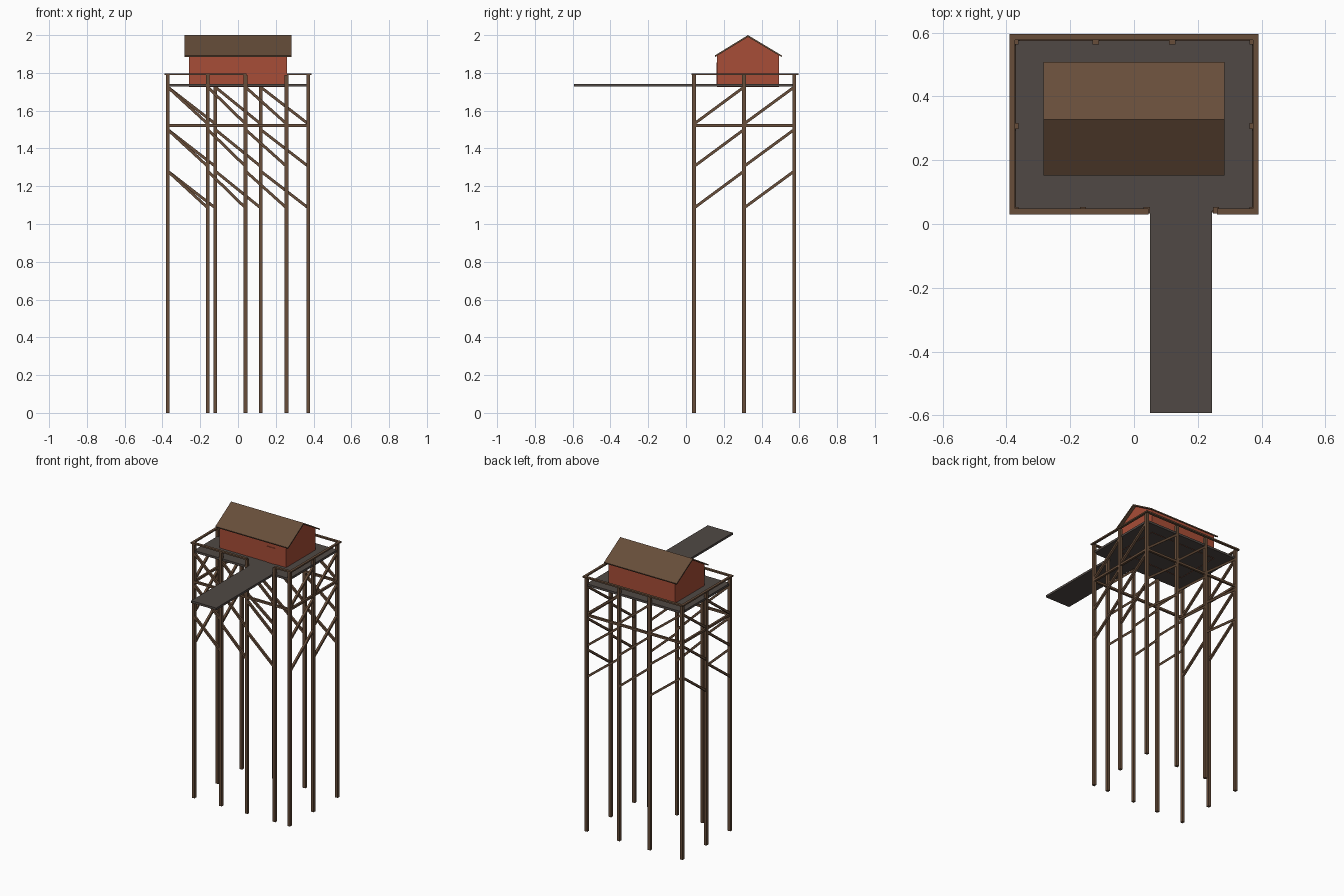
import bpy, bmesh
from mathutils import Vector, Matrix

if "Cube" in bpy.data.objects:
    bpy.data.objects.remove(bpy.data.objects["Cube"])


def material(name, rgb):
    m = bpy.data.materials.new(name)
    m.diffuse_color = (*rgb, 1)
    m.use_nodes = True
    m.node_tree.nodes["Principled BSDF"].inputs["Base Color"].default_value = m.diffuse_color
    return m


WOOD = material("brown timber", (0.135, 0.075, 0.042))
ROOF = material("roof brown", (0.135, 0.075, 0.042))
DECK = material("grey planks", (0.080, 0.066, 0.058))
RED = material("barn red", (0.39, 0.075, 0.038))


def mesh(name, verts, faces, mat):
    me = bpy.data.meshes.new(name)
    me.from_pydata(verts, [], faces)
    bm = bmesh.new()
    bm.from_mesh(me)
    bmesh.ops.recalc_face_normals(bm, faces=bm.faces)
    bm.to_mesh(me)
    bm.free()
    me.materials.append(mat)
    ob = bpy.data.objects.new(name, me)
    bpy.context.collection.objects.link(ob)
    return ob


def box(name, lo, hi, mat):
    v = [(x, y, z) for x in (lo[0], hi[0]) for y in (lo[1], hi[1]) for z in (lo[2], hi[2])]
    f = [(0, 1, 3, 2), (4, 6, 7, 5), (0, 4, 5, 1), (2, 3, 7, 6), (0, 2, 6, 4), (1, 5, 7, 3)]
    return mesh(name, v, f, mat)


def beam(name, a, b, w, mat=WOOD):
    # square bar running between two points
    a, b = Vector(a), Vector(b)
    d = b - a
    ob = box(name, (-w / 2, -w / 2, 0), (w / 2, w / 2, d.length), mat)
    side = Vector((0, 1, 0)) if abs(d.x) > abs(d.y) else Vector((1, 0, 0))
    z = d.normalized()
    x = side.cross(z).normalized()
    ob.data.transform(Matrix.Translation(a) @ Matrix((x, z.cross(x), z)).transposed().to_4x4())
    return ob


X, Y0, YM, Y1 = 0.372, 0.043, 0.307, 0.573
front = [(x, Y0) for x in (-X, -0.16, 0.04, 0.257)]
back = [(x, Y1) for x in (-X, -0.12, 0.12, X)]
left = [(-X, y) for y in (Y1, YM, Y0)]
right = [(X, y) for y in (Y1, YM, Y0)]

# stilts
for x, y in dict.fromkeys(front + back + left + right):
    box("stilt", (x - 0.01, y - 0.01, 0), (x + 0.01, y + 0.01, 1.79), WOOD)

# diagonal braces in three tiers, each bay dropping toward the next post
for row in (front, back, left, right):
    for p, q in zip(row, row[1:]):
        for top in (1.73, 1.505, 1.285):
            beam("diagonal_brace", (*p, top - 0.005), (*q, top - 0.2), 0.015)

# horizontal ties
for y in (Y0, Y1):
    beam("long_tie", (-X, y, 1.522), (X, y, 1.522), 0.015)
for x in (-X, X):
    beam("short_tie", (x, Y0, 1.522), (x, Y1, 1.522), 0.015)

# deck and gangway
box("deck", (-0.372, 0.04, 1.727), (0.372, 0.575, 1.742), DECK)
box("gangway", (0.05, -0.592, 1.727), (0.245, 0.04, 1.742), DECK)

# handrails, open at the gangway
R0, R1 = 1.788, 1.798
box("front_rail_left", (-0.39, 0.03, R0), (0.045, 0.048, R1), WOOD)
box("front_rail_right", (0.26, 0.03, R0), (0.39, 0.048, R1), WOOD)
box("back_rail", (-0.39, 0.577, R0), (0.39, 0.595, R1), WOOD)
for s in (-1, 1):
    xs = sorted((s * 0.39, s * 0.373))
    box("side_rail", (xs[0], 0.048, R0), (xs[1], 0.577, R1), WOOD)

# cabin walls: gabled shell, open underneath
RY, RZ = 0.328, 1.99
outline = [(0.165, 1.725), (0.165, 1.895), (RY, RZ), (0.492, 1.895), (0.492, 1.725)]
verts = [(x, y, z) for x in (-0.26, 0.26) for y, z in outline]
mesh("cabin_walls", verts, [(0, 1, 2, 3, 4), (5, 6, 7, 8, 9)] +
     [(i, i + 1, i + 6, i + 5) for i in range(4)], RED)

# cabin door
box("cabin_door", (0.112, 0.161, 1.742), (0.178, 0.166, 1.855), RED)

# gable roof slab
prof = [(0.152, 1.892), (RY, 2.0), (0.508, 1.892), (0.506, 1.884), (RY, 1.99), (0.154, 1.884)]
verts = [(x, y, z) for x in (-0.283, 0.283) for y, z in prof]
caps = [(0, 1, 4, 5), (1, 2, 3, 4)]
mesh("roof", verts, caps + [tuple(i + 6 for i in c) for c in caps] +
     [(i, (i + 1) % 6, (i + 1) % 6 + 6, i + 6) for i in range(6)], ROOF)
